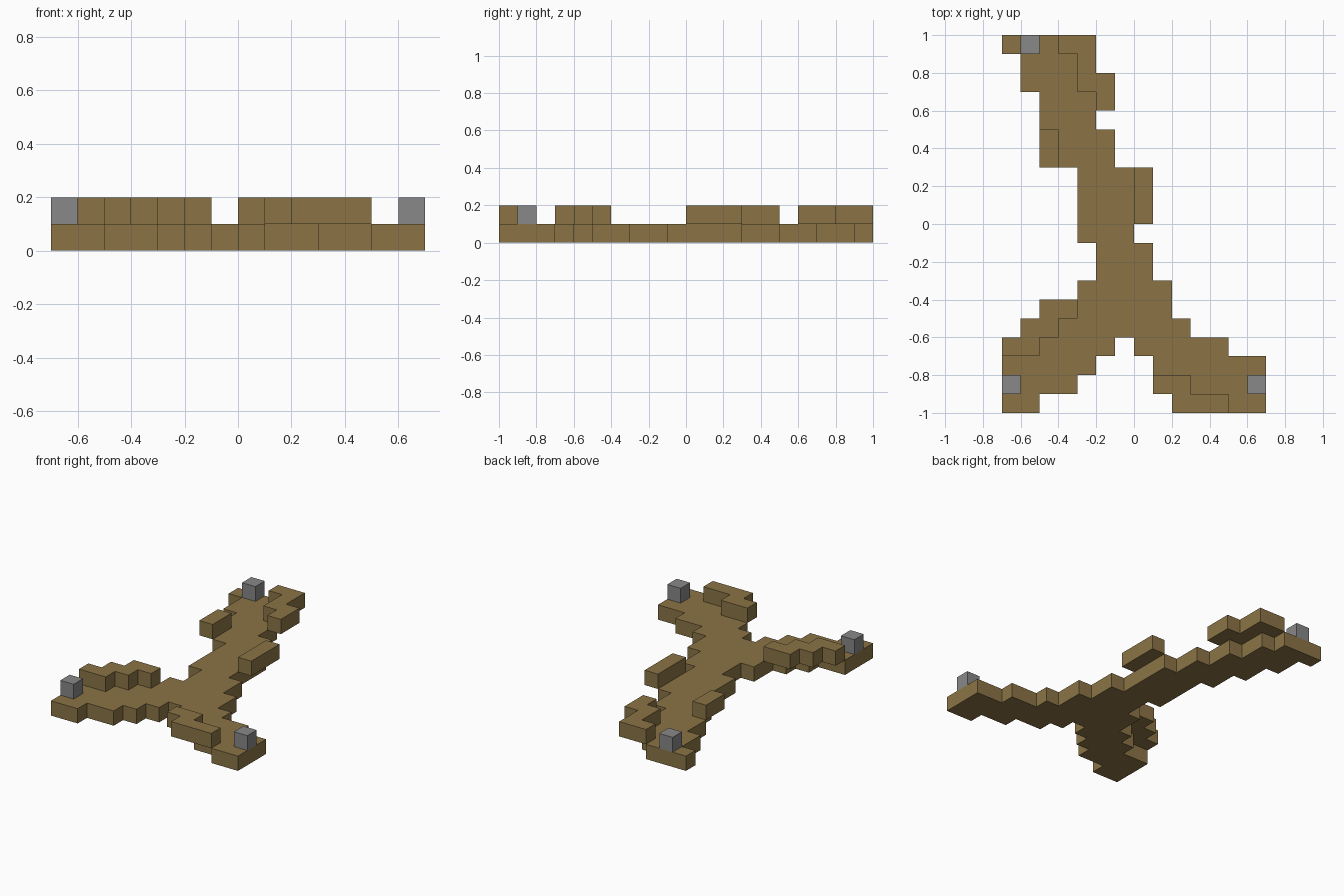
import bpy
import bmesh

cube = bpy.data.objects.get("Cube")
if cube:
    bpy.data.objects.remove(cube)

BLOCK = 0.1
COLUMNS, ROWS = 14, 20


def make_material(name, color):
    mat = bpy.data.materials.new(name)
    mat.use_nodes = True
    mat.diffuse_color = (*color, 1)
    mat.node_tree.nodes["Principled BSDF"].inputs["Base Color"].default_value = (*color, 1)
    return mat


def stairs(row, *steps):
    """Cells of a stepped strip running forward: each step is (column, width, depth)."""
    cells = []
    for column, width, depth in steps:
        cells += [(column + i, row + j) for j in range(depth) for i in range(width)]
        row += depth
    return cells


def build_part(name, cells, level, material):
    """Lay the cells out flat and raise them one block as a single solid."""
    bm = bmesh.new()
    for c, r in cells:
        corners = [(c, r + 1), (c + 1, r + 1), (c + 1, r), (c, r)]
        bm.faces.new([bm.verts.new(((i - COLUMNS / 2) * BLOCK,
                                    (ROWS / 2 - j) * BLOCK,
                                    level * BLOCK)) for i, j in corners])
    bmesh.ops.remove_doubles(bm, verts=bm.verts[:], dist=BLOCK / 10)
    raised = bmesh.ops.extrude_face_region(bm, geom=bm.faces[:])["geom"]
    bmesh.ops.translate(bm, vec=(0, 0, BLOCK),
                        verts=[g for g in raised if isinstance(g, bmesh.types.BMVert)])
    bmesh.ops.recalc_face_normals(bm, faces=bm.faces[:])
    # Merge block tops and sides into clean flat faces
    bmesh.ops.dissolve_limit(bm, angle_limit=0.01, verts=bm.verts[:], edges=bm.edges[:])
    mesh = bpy.data.meshes.new(name)
    bm.to_mesh(mesh)
    bm.free()
    mesh.materials.append(material)
    bpy.context.collection.objects.link(bpy.data.objects.new(name, mesh))


wood = make_material("brown_wood", (0.258, 0.175, 0.061))
stone = make_material("grey_stone", (0.246, 0.246, 0.246))

# Three-armed deck: long back arm, widening hub, two splayed front arms
back_arm = stairs(0, (0, 3, 1), (1, 3, 2), (2, 3, 2), (3, 3, 2), (4, 3, 4), (5, 3, 2))
hub = stairs(13, (4, 5, 2), (3, 7, 1))
right_arm = stairs(16, (2, 4, 1), (0, 5, 1), (0, 4, 1), (0, 2, 1))
left_arm = stairs(16, (7, 5, 1), (8, 6, 1), (10, 4, 1), (12, 2, 1))
build_part("deck", back_arm + hub + right_arm + left_arm, 0, wood)

# Raised rails overhanging beside the deck
rails = {
    "back_rail": stairs(0, (3, 2, 1), (4, 1, 1), (4, 2, 1), (5, 1, 1)),
    "right_side_rail": stairs(5, (2, 1, 2)),
    "middle_rail": stairs(7, (7, 1, 3)),
    "front_right_rail": stairs(14, (2, 2, 1), (1, 2, 1), (0, 2, 1)),
    "front_left_rail": stairs(18, (8, 2, 1), (9, 3, 1)),
}
for name, cells in rails.items():
    build_part(name, cells, 1, wood)

# Stone post near the end of each arm
posts = {"back_post": (1, 0), "front_right_post": (0, 18), "front_left_post": (13, 18)}
for name, cell in posts.items():
    build_part(name, [cell], 1, stone)
